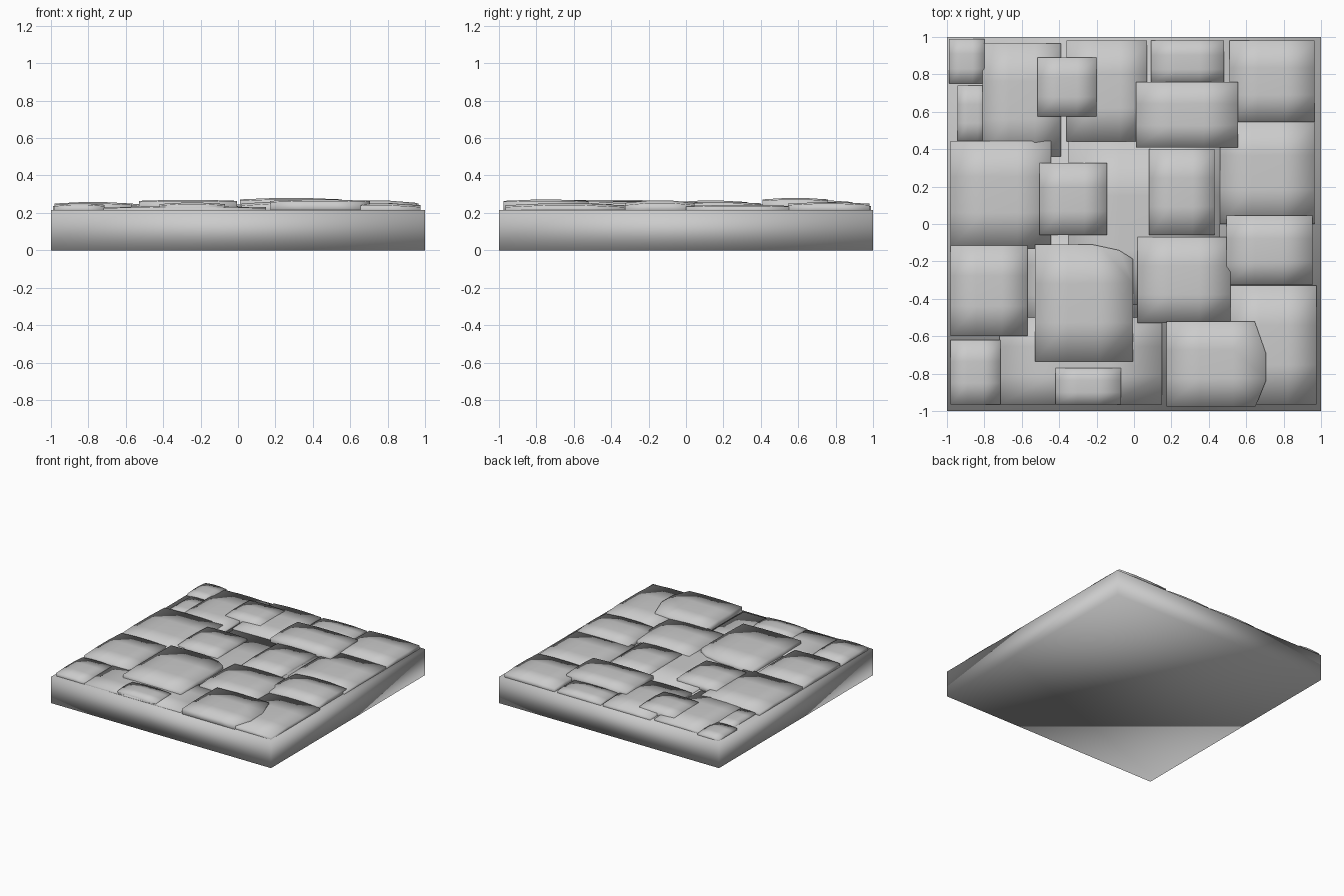
import bpy, bmesh
from mathutils import Vector

if "Cube" in bpy.data.objects:
    bpy.data.objects.remove(bpy.data.objects["Cube"])

SLAB_TOP = 0.215


def add_object(name, bm):
    """Make a smooth-shaded object from a bmesh."""
    bmesh.ops.recalc_face_normals(bm, faces=bm.faces)
    for f in bm.faces:
        f.smooth = True
    mesh = bpy.data.meshes.new(name)
    bm.to_mesh(mesh)
    bm.free()
    obj = bpy.data.objects.new(name, mesh)
    bpy.context.collection.objects.link(obj)


def paving_stone(name, x0, x1, y0, y1, h, drop=0.008, chips=()):
    """Gently domed stone; each chip is a line (a, b) cutting off its outer side."""
    cx, cy, hx, hy = (x0 + x1) / 2, (y0 + y1) / 2, (x1 - x0) / 2, (y1 - y0) / 2
    bm = bmesh.new()
    bmesh.ops.create_grid(bm, x_segments=3, y_segments=3, size=1)
    for v in bm.verts:
        u, w = v.co.x, v.co.y
        v.co = (cx + u * hx, cy + w * hy, h - drop * (u * u + w * w))
    for a, b in chips:
        n = Vector((b[1] - a[1], a[0] - b[0], 0))
        if n.dot(Vector((cx - a[0], cy - a[1], 0))) > 0:
            n.negate()
        bmesh.ops.bisect_plane(bm, geom=bm.verts[:] + bm.edges[:] + bm.faces[:],
                               plane_co=(a[0], a[1], 0), plane_no=n, clear_outer=True)
    # Drop the sides into the slab
    ext = bmesh.ops.extrude_face_region(bm, geom=bm.faces[:], use_keep_orig=True)
    for v in ext["geom"]:
        if isinstance(v, bmesh.types.BMVert):
            v.co.z = SLAB_TOP - 0.02
    add_object(name, bm)


# Base slab
bm = bmesh.new()
bmesh.ops.create_cube(bm, size=1)
for v in bm.verts:
    v.co = (v.co.x * 2, v.co.y * 2, (v.co.z + 0.5) * SLAB_TOP)
add_object("base_slab", bm)

# Low filler stones that peek out between the others
lower = [
    (-0.72, 0.15, -0.965, -0.50, 0.236),
    (-0.58, 0.02, -0.54, -0.06, 0.231),
    (-0.35, 0.46, -0.43, 0.44, 0.237),
    (0.46, 0.965, 0.0, 0.55, 0.243),
    (-0.945, -0.78, 0.44, 0.74, 0.236),
]
# Main stones
upper = [
    (-0.99, -0.80, 0.75, 0.99, 0.245),
    (-0.81, -0.39, 0.36, 0.965, 0.247),
    (-0.515, -0.20, 0.575, 0.89, 0.267),
    (-0.36, 0.07, 0.44, 0.98, 0.250),
    (0.09, 0.48, 0.75, 0.98, 0.250),
    (0.01, 0.555, 0.41, 0.76, 0.281),
    (0.51, 0.965, 0.545, 0.98, 0.258),
    (-0.98, -0.445, -0.13, 0.445, 0.253),
    (-0.505, -0.145, -0.06, 0.325, 0.267),
    (0.08, 0.43, -0.06, 0.40, 0.260),
    (-0.98, -0.57, -0.60, -0.115, 0.259),
    (-0.98, -0.715, -0.965, -0.62, 0.252),
    (-0.42, -0.07, -0.965, -0.77, 0.256),
]
for label, stones, drop in (("filler_stone", lower, 0.005), ("stone", upper, 0.008)):
    for i, s in enumerate(stones):
        paving_stone(f"{label}_{i + 1}", *s, drop=drop)

# Worn stones: more domed, or with broken corners
paving_stone("worn_stone_1", 0.02, 0.515, -0.53, -0.07, 0.263, 0.012)
paving_stone("worn_stone_2", 0.495, 0.955, -0.325, 0.045, 0.269, 0.014)
paving_stone("worn_stone_3", 0.515, 0.975, -0.965, -0.33, 0.253, 0.011)
paving_stone("chipped_stone_1", -0.53, -0.005, -0.735, -0.11, 0.271, 0.006,
             chips=[((-0.22, -0.11), (-0.08, -0.14)), ((-0.08, -0.14), (0.0, -0.19))])
paving_stone("chipped_stone_2", 0.175, 0.705, -0.975, -0.52, 0.272, 0.007,
             chips=[((0.645, -0.52), (0.705, -0.69)), ((0.705, -0.84), (0.65, -0.975))])
